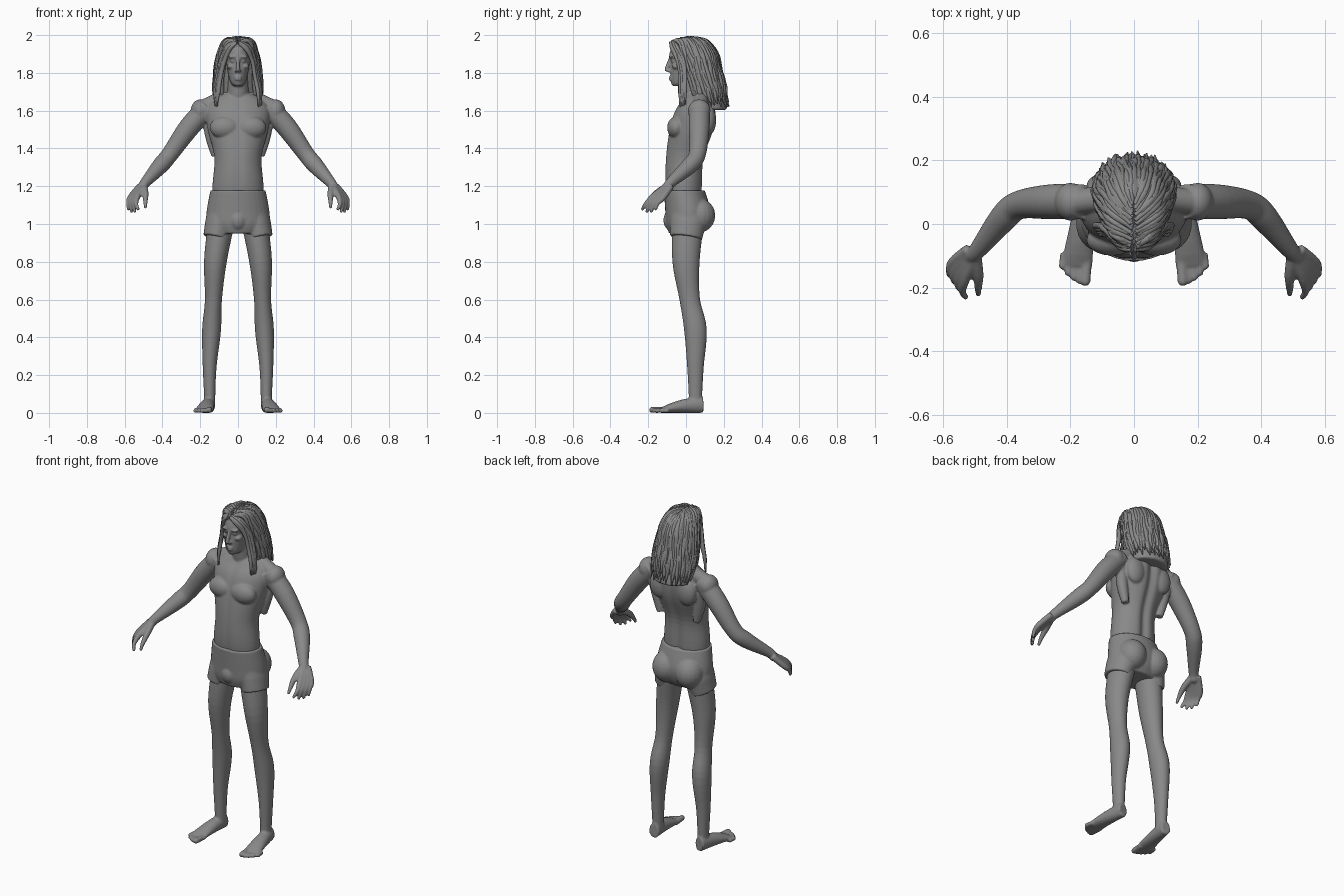
import bpy, bmesh, math, random
from mathutils import Vector, Matrix

random.seed(4)
default_cube = bpy.data.objects.get("Cube")
if default_cube:
    bpy.data.objects.remove(default_cube, do_unlink=True)

grey = bpy.data.materials.new("neutral_grey")
grey.use_nodes = True
grey.diffuse_color = (.25, .25, .25, 1)
grey.node_tree.nodes["Principled BSDF"].inputs["Base Color"].default_value = grey.diffuse_color

SIDEWAYS, DEPTH, UP = Matrix.Identity(3)


def smooth_rows(rows, steps=5):
    """Pass a smooth spline through a few rows of numbers."""
    dense = []
    for index in range(len(rows) - 1):
        before, start = rows[max(index - 1, 0)], rows[index]
        end, after = rows[index + 1], rows[min(index + 2, len(rows) - 1)]
        for step in range(steps):
            t = step / steps
            dense.append([
                p + t * (q - p) + t * (1 - t) * ((1 - t) * ((q - o) / 2 - (q - p)) - t * ((r - p) / 2 - (q - p)))
                for o, p, q, r in zip(before, start, end, after)])
    return dense + [list(rows[-1])]


def loft(bm, rows, reference=DEPTH, axis=None, groove=0, sides=32):
    """Skin elliptical sections (x, y, z, half width, half depth) along a path."""
    centres = [Vector(row[:3]) for row in rows]
    last = len(rows) - 1
    rings = []
    for index, (centre, row) in enumerate(zip(centres, rows)):
        tangent = axis or (centres[min(index + 1, last)] - centres[max(index - 1, 0)]).normalized()
        across = tangent.cross(reference).normalized()
        outward = across.cross(tangent)
        ring = []
        for corner in range(sides):
            angle = math.tau * corner / sides
            width, depth = row[3] * math.cos(angle), row[4] * math.sin(angle)
            # Furrow along the spine, fainter at the front
            furrow = groove * math.exp(-(width / .025) ** 2)
            depth -= furrow if depth > 0 else -furrow / 3
            ring.append(bm.verts.new(centre + across * width + outward * depth))
        rings.append(ring)
    for upper, lower in zip(rings, rings[1:]):
        for corner in range(sides):
            following = (corner + 1) % sides
            bm.faces.new((upper[corner], upper[following], lower[following], lower[corner]))
    bm.faces.new(rings[0])
    bm.faces.new(rings[-1])


def stack(bm, profile, **options):
    """Level sections given as (z, half width, front y, back y)."""
    rows = [(0, (front + back) / 2, z, width, (back - front) / 2) for z, width, front, back in profile]
    loft(bm, rows, axis=-UP, **options)


def blob(bm, centre, size):
    placement = Matrix.Translation(centre) @ Matrix.Diagonal((*size, 1))
    bmesh.ops.create_uvsphere(bm, u_segments=20, v_segments=12, radius=1, matrix=placement)


def limb(bm, rows, depth=1, reference=DEPTH):
    """Tapered limb through (x, y, z, radius) with a rounded end."""
    loft(bm, [(x, y, z, r, r * depth) for x, y, z, r in smooth_rows(rows)], reference)
    x, y, z, r = rows[-1]
    blob(bm, (x, y, z), (r, r, r))


def mirror_parts(bm):
    copy = bmesh.ops.duplicate(bm, geom=bm.verts[:] + bm.edges[:] + bm.faces[:])
    for element in copy["geom"]:
        if isinstance(element, bmesh.types.BMVert):
            element.co.x *= -1


def finish(bm, name, voxel, softness):
    """Blend the overlapping volumes into one smooth skin."""
    bmesh.ops.recalc_face_normals(bm, faces=bm.faces[:])
    mesh = bpy.data.meshes.new(name)
    bm.to_mesh(mesh)
    bm.free()
    mesh.materials.append(grey)
    part = bpy.data.objects.new(name, mesh)
    bpy.context.collection.objects.link(part)
    blend = part.modifiers.new("blend", 'REMESH')
    blend.mode, blend.voxel_size, blend.use_smooth_shade = 'VOXEL', voxel, True
    soften = part.modifiers.new("soften", 'SMOOTH')
    soften.factor, soften.iterations = .5, softness


# Leg
body = bmesh.new()
limb(body, [(.09, .01, 1, .07), (.12, 0, .8, .06), (.13, .02, .6, .045), (.14, .05, .44, .05),
            (.15, .05, .25, .037), (.15, .05, .1, .03), (.15, .05, .04, .03)], depth=1.2)

# Foot, flattening towards the toes
foot = []
for step in range(7):
    t = step / 6
    height = .042 - .028 * t * t
    foot.append((.15 + .03 * t, .09 - .22 * t, height, .03 + .02 * t, height))
loft(body, foot, reference=UP)
for toe in range(5):
    x, radius = .148 + .018 * toe, .012 if toe else .016
    limb(body, [(x, -.11 + toe / 200, radius, radius),
                (x + .005, -.18 + .003 * toe * toe, radius, radius)], reference=UP)

# Arm
limb(body, [(.16, .07, 1.62, .055), (.26, .07, 1.51, .055), (.36, .06, 1.37, .045),
            (.41, .02, 1.31, .044), (.49, -.08, 1.22, .028), (.51, -.1, 1.19, .025)])

# Hand: each finger runs from the wrist, spread between the index and the little finger
index_finger = [(.5, -.1, 1.2), (.53, -.17, 1.15), (.54, -.21, 1.11), (.53, -.23, 1.08)]
little_finger = [(.52, -.08, 1.2), (.57, -.12, 1.14), (.58, -.15, 1.11), (.58, -.16, 1.08)]
thickness = (.018, .016, .012, .009)
for finger in range(4):
    t = finger / 3
    rows = [(*Vector(near).lerp(Vector(far), t), radius)
            for near, far, radius in zip(index_finger, little_finger, thickness)]
    x, y, z, radius = rows[-1]
    rows[-1] = (x, y, z - .015 * math.sin(math.pi * t), radius)
    limb(body, rows)
limb(body, [(.5, -.1, 1.2, .02), (.49, -.16, 1.16, .017), (.49, -.2, 1.12, .012), (.49, -.22, 1.09, .009)])

# Muscles: shoulder, chest, shoulder blade, neck to shoulder, side of the back
blob(body, (.2, .07, 1.6), (.05, .06, .06))
blob(body, (.07, -.05, 1.51), (.08, .05, .06))
blob(body, (.09, .12, 1.55), (.06, .04, .08))
limb(body, [(.03, .07, 1.73, .03), (.08, .08, 1.67, .04), (.18, .07, 1.62, .04)])
limb(body, [(.12, .07, 1.36, .02), (.14, .07, 1.45, .03), (.16, .08, 1.55, .03)])

# Brow, eye, cheekbone and nostril
blob(body, (.027, -.074, 1.885), (.026, .016, .008))
blob(body, (.027, -.067, 1.863), (.014, .014, .009))
blob(body, (.04, -.05, 1.835), (.02, .025, .015))
blob(body, (.01, -.09, 1.81), (.008, .012, .008))
mirror_parts(body)

# Torso, neck and skull
torso = [(1.03, .13, -.08, .08), (1.2, .135, -.11, .09), (1.35, .125, -.11, .1), (1.5, .16, -.09, .15),
         (1.6, .17, -.06, .16), (1.66, .13, -.02, .14), (1.69, .07, 0, .11)]
stack(body, smooth_rows(torso), groove=.018, sides=64)
limb(body, [(0, .06, 1.62, .06), (0, .04, 1.7, .056), (0, .03, 1.82, .055)])
skull = [(1.73, .02, -.07, 0), (1.75, .04, -.08, .04), (1.81, .055, -.083, .08), (1.86, .064, -.08, .1),
         (1.89, .067, -.09, .11), (1.95, .06, -.07, .1), (1.98, .03, -.03, .06)]
stack(body, smooth_rows(skull))

# Nose and lips
limb(body, [(0, -.08, 1.885, .009), (0, -.104, 1.818, .011)])
for lip in (1.778, 1.766):
    blob(body, (0, -.08, lip), (.02, .011, .006))
finish(body, "body", voxel=.0055, softness=4)

# Fitted shorts with two leg openings
shorts = bmesh.new()
opening = [(.08, .015, 1.08, .075, .095), (.1, .01, 1, .075, .095), (.117, 0, .927, .068, .085)]
loft(shorts, opening)
blob(shorts, (.075, .07, 1.045), (.08, .085, .09))
mirror_parts(shorts)
hips = [(1.178, .146, -.117, .1), (1.07, .166, -.11, .13), (1, .165, -.105, .12), (.95, .13, -.09, .09)]
stack(shorts, smooth_rows(hips))
blob(shorts, (0, -.07, 1.02), (.05, .05, .06))
finish(shorts, "shorts", voxel=.006, softness=3)

# Hair mass, whose profile also guides the locks
hair_profile = smooth_rows([(1.99, .03, -.03, .07), (1.95, .09, -.09, .13), (1.9, .1, -.05, .16),
                            (1.78, .12, -.01, .19), (1.61, .12, .04, .23)])
hair_mass = bmesh.new()
stack(hair_mass, [(z - .006, width * .93, front + .01, back - .01) for z, width, front, back in hair_profile])
finish(hair_mass, "hair_mass", voxel=.01, softness=2)


def hair_point(angle, height):
    """Point on the hair surface; the angle turns from the front to the back."""
    z, width, front, back = min(hair_profile, key=lambda row: abs(row[0] - height))
    return width * math.sin(angle), (front + back) / 2 - (back - front) / 2 * math.cos(angle), height


curve = bpy.data.curves.new("hair_locks", 'CURVE')
curve.dimensions = '3D'
curve.bevel_depth, curve.bevel_resolution, curve.resolution_u = .011, 1, 5
curve.use_fill_caps = True
curve.materials.append(grey)


def add_lock(side, points, wobble):
    spline = curve.splines.new('BEZIER')
    spline.bezier_points.add(len(points) - 1)
    for knot, (x, y, z) in zip(spline.bezier_points, points):
        jitter = Vector([random.uniform(-wobble, wobble) for axis in range(3)])
        knot.co = Vector((side * x, y, z)) + jitter
        knot.handle_left_type = knot.handle_right_type = 'AUTO'
    spline.bezier_points[0].radius = .65
    spline.bezier_points[-1].radius = .25


face_lock = [(.04, -.075, 1.93), (.07, -.045, 1.87), (.09, -.03, 1.78), (.105, -.03, 1.7), (.11, -.03, 1.62)]
lock_count, face_lock_count = 42, 7
for side in (-1, 1):
    # Locks falling from the centre parting over the sides and back
    for lock in range(lock_count):
        t = lock / (lock_count - 1)
        angle = .8 + (math.pi - .8) * t
        y = -.07 + .15 * t
        points = [(.007, y, 1.987 - 3.5 * (y - .02) ** 2)]
        tip = random.uniform(1.615, 1.67)
        for step in range(6):
            height = 1.97 + (tip - 1.97) * step / 5
            points.append(hair_point(angle + random.uniform(-.05, .05), height))
        add_lock(side, points, wobble=.004)
    # Locks framing the face
    for lock in range(face_lock_count):
        t = lock / (face_lock_count - 1)
        points = [(.005, -.083 + .015 * t, 1.96 + .01 * t)]
        points += [(x + .015 * t, y + .025 * t, z + .01 * t) for x, y, z in face_lock]
        add_lock(side, points, wobble=.003)

hair_locks = bpy.data.objects.new("hair_locks", curve)
bpy.context.collection.objects.link(hair_locks)
bpy.ops.object.select_all(action='DESELECT')
hair_locks.select_set(True)
bpy.context.view_layer.objects.active = hair_locks
bpy.ops.object.convert(target='MESH')
bpy.ops.object.shade_smooth()
